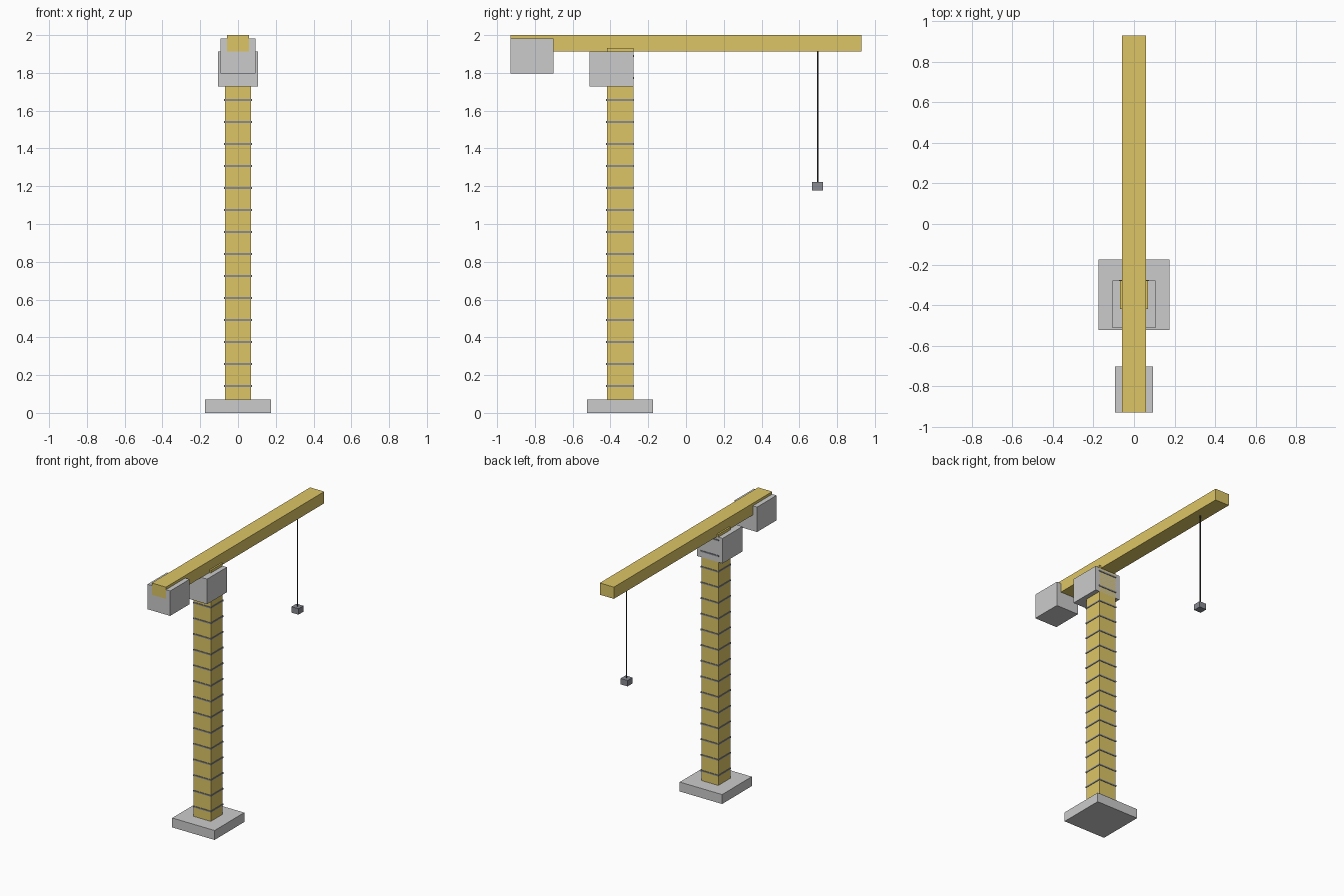
import bpy

if "Cube" in bpy.data.objects:
    bpy.data.objects.remove(bpy.data.objects["Cube"])


def material(name, color):
    m = bpy.data.materials.new(name)
    m.diffuse_color = (*color, 1)
    m.use_nodes = True
    m.node_tree.nodes["Principled BSDF"].inputs["Base Color"].default_value = m.diffuse_color
    return m


yellow = material("yellow_paint", (0.72, 0.56, 0.13))
steel = material("dark_steel", (0.25, 0.26, 0.29))
cable_black = material("cable_black", (0.04, 0.04, 0.045))


def box(name, half_x, y0, y1, z0, z1, mat=None):
    """Box centred on x = 0, given by its y and z limits."""
    bpy.ops.mesh.primitive_cube_add(size=1, location=(0, (y0 + y1) / 2, (z0 + z1) / 2))
    ob = bpy.context.object
    ob.name = name
    ob.scale = (2 * half_x, y1 - y0, z1 - z0)
    bpy.ops.object.transform_apply(location=False, rotation=False, scale=True)
    if mat:
        ob.data.materials.append(mat)
    return ob


MAST_Y = -0.349

# Foundation slab and mast
box("base_slab", 0.174, MAST_Y - 0.174, MAST_Y + 0.174, 0, 0.07)
box("mast", 0.07, MAST_Y - 0.07, MAST_Y + 0.07, 0.07, 1.933, yellow)

# Bracing bands up the mast
for i in range(16):
    z = 0.143 + i * 0.1164
    box(f"mast_band_{i + 1}", 0.074, MAST_Y - 0.074, MAST_Y + 0.074,
        z - 0.005, z + 0.005, steel)

# Operator cab, jib and counterweight
box("cab", 0.105, -0.512, -0.279, 1.727, 1.913)
box("jib", 0.058, -0.9285, 0.9285, 1.913, 2.0, yellow)
box("counterweight", 0.093, -0.9285, -0.701, 1.796, 1.981)

# Hoist cable and hook block
bpy.ops.mesh.primitive_cylinder_add(vertices=8, radius=0.004, depth=0.713,
                                    location=(0, 0.697, 1.5665))
cable = bpy.context.object
cable.name = "hoist_cable"
cable.data.materials.append(cable_black)
box("hook_block", 0.029, 0.668, 0.726, 1.178, 1.222, steel)
